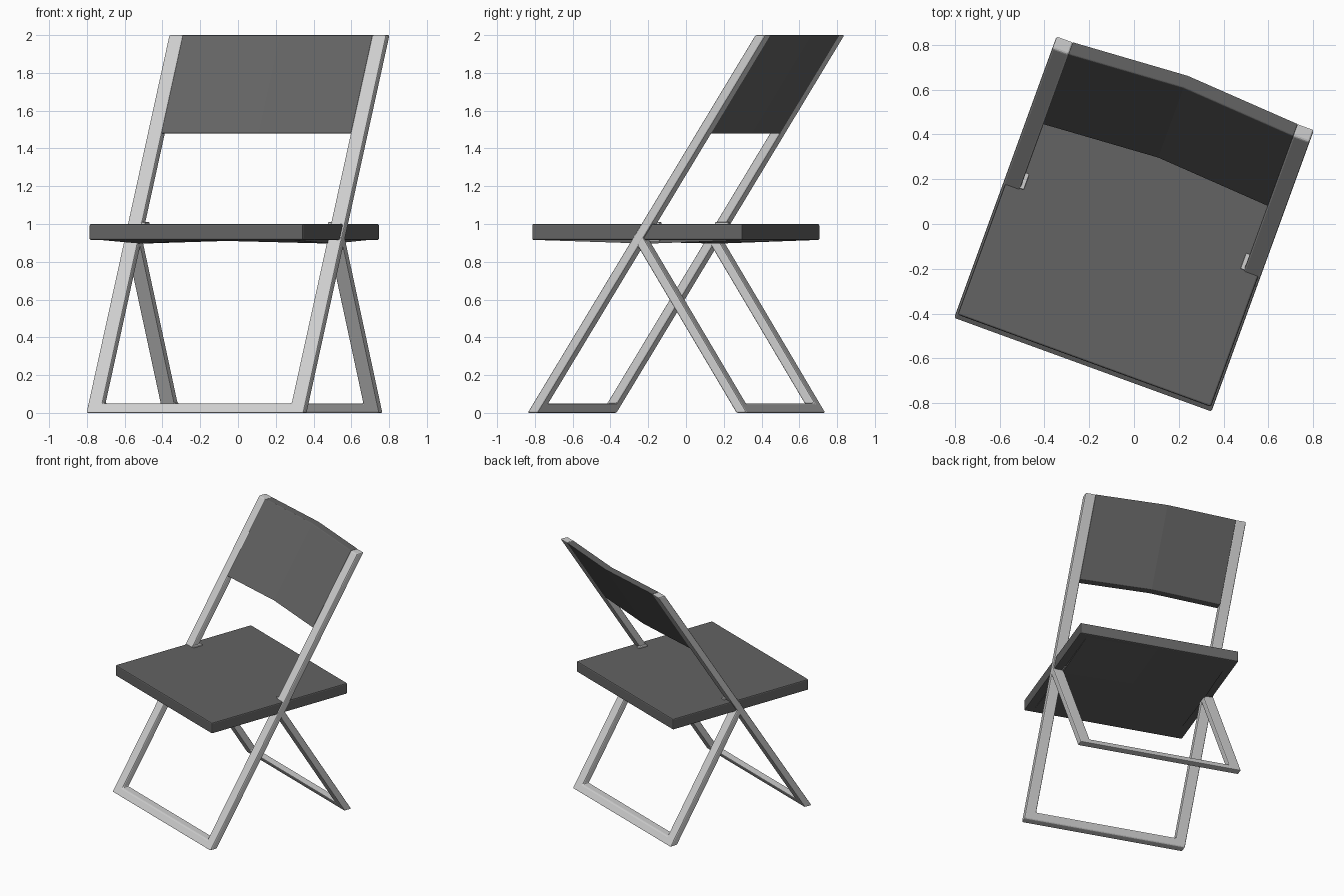
import bpy, bmesh, math

if "Cube" in bpy.data.objects:
    bpy.data.objects.remove(bpy.data.objects["Cube"])

TURN = math.radians(-20)      # whole chair is turned about z
LEAN = 0.642                  # front frame lean (y per z)


def material(name, v):
    m = bpy.data.materials.new(name)
    m.diffuse_color = (v, v, v, 1)
    m.use_nodes = True
    m.node_tree.nodes["Principled BSDF"].inputs["Base Color"].default_value = m.diffuse_color
    return m


METAL = material("light grey metal", 0.62)
DARK = material("dark grey panel", 0.125)


def prism(name, profile, depth, place, mat, bevel=0.008):
    """Extrude a closed 2D profile by depth; place maps (a, b, d) to xyz."""
    bm = bmesh.new()
    front = [bm.verts.new(place(a, b, -depth / 2)) for a, b in profile]
    back = [bm.verts.new(place(a, b, depth / 2)) for a, b in profile]
    bm.faces.new(front)
    bm.faces.new(back[::-1])
    n = len(profile)
    for i in range(n):
        j = (i + 1) % n
        bm.faces.new((front[j], front[i], back[i], back[j]))
    bmesh.ops.recalc_face_normals(bm, faces=bm.faces)
    me = bpy.data.meshes.new(name)
    bm.to_mesh(me)
    bm.free()
    me.materials.append(mat)
    ob = bpy.data.objects.new(name, me)
    bpy.context.collection.objects.link(ob)
    ob.rotation_euler.z = TURN
    if bevel:
        b = ob.modifiers.new("soft edges", "BEVEL")
        b.width = bevel
        b.segments = 2
        b.limit_method = 'ANGLE'
        b.angle_limit = math.radians(40)
    return ob


def u_shape(w, h, leg=0.08, bar=0.05):
    return [(-w, 0), (w, 0), (w, h), (w - leg, h), (w - leg, bar),
            (-w + leg, bar), (-w + leg, h), (-w, h)]


# U-shaped leg frames, sheared to lean back and forward
prism("front_leg_frame", u_shape(0.612, 2.0), 0.06,
      lambda a, b, d: (a, d - 0.642 + LEAN * b, b), METAL)
prism("rear_leg_frame", u_shape(0.611, 0.93), 0.06,
      lambda a, b, d: (a, d + 0.535 - 0.63 * b, b), METAL)

# Seat slab
prism("seat", [(-0.602, -0.65), (0.602, -0.65), (0.602, 0.535), (-0.602, 0.535)],
      0.085, lambda a, b, d: (a, b, 0.9575 + d), DARK)

# Backrest, bent backwards along its middle and leaning with the frame
T = 0.029
prism("backrest", [(-0.535, -T), (0, 0.035 - T), (0.535, -T),
                   (0.535, T), (0, 0.035 + T), (-0.535, T)],
      0.52, lambda a, b, d: (a, b - 0.642 + LEAN * (1.74 + d), 1.74 + d), DARK, 0.004)

# Shallow folded panel under the seat, lowest beside the legs
for side in (-1, 1):
    bm = bmesh.new()
    rows = []
    for y, z_in, z_out in ((-0.6, 0.914, 0.914), (-0.02, 0.912, 0.896), (0.5, 0.914, 0.914)):
        rows.append([bm.verts.new((0, y, z_in)), bm.verts.new((side * 0.54, y, z_out))])
    for r, s in zip(rows, rows[1:]):
        f = bm.faces.new((r[0], r[1], s[1], s[0]))
        f.normal_update()
        if f.normal.z > 0:
            f.normal_flip()
    rim = bm.faces.new([r[1] for r in rows])
    rim.normal_update()
    if rim.normal.x * side < 0:
        rim.normal_flip()
    name = "seat_underside_" + ("right" if side > 0 else "left")
    me = bpy.data.meshes.new(name)
    bm.to_mesh(me)
    bm.free()
    me.materials.append(DARK)
    ob = bpy.data.objects.new(name, me)
    bpy.context.collection.objects.link(ob)
    ob.rotation_euler.z = TURN

# Small hinge blocks where the legs pass through the seat
for side, label in ((-1, "left"), (1, "right")):
    prism("hinge_block_" + label,
          [(side * 0.515, -0.025), (side * 0.545, -0.025),
           (side * 0.545, 0.05), (side * 0.515, 0.05)],
          0.1, lambda a, b, d: (a, b, 0.96 + d), METAL, 0.004)
